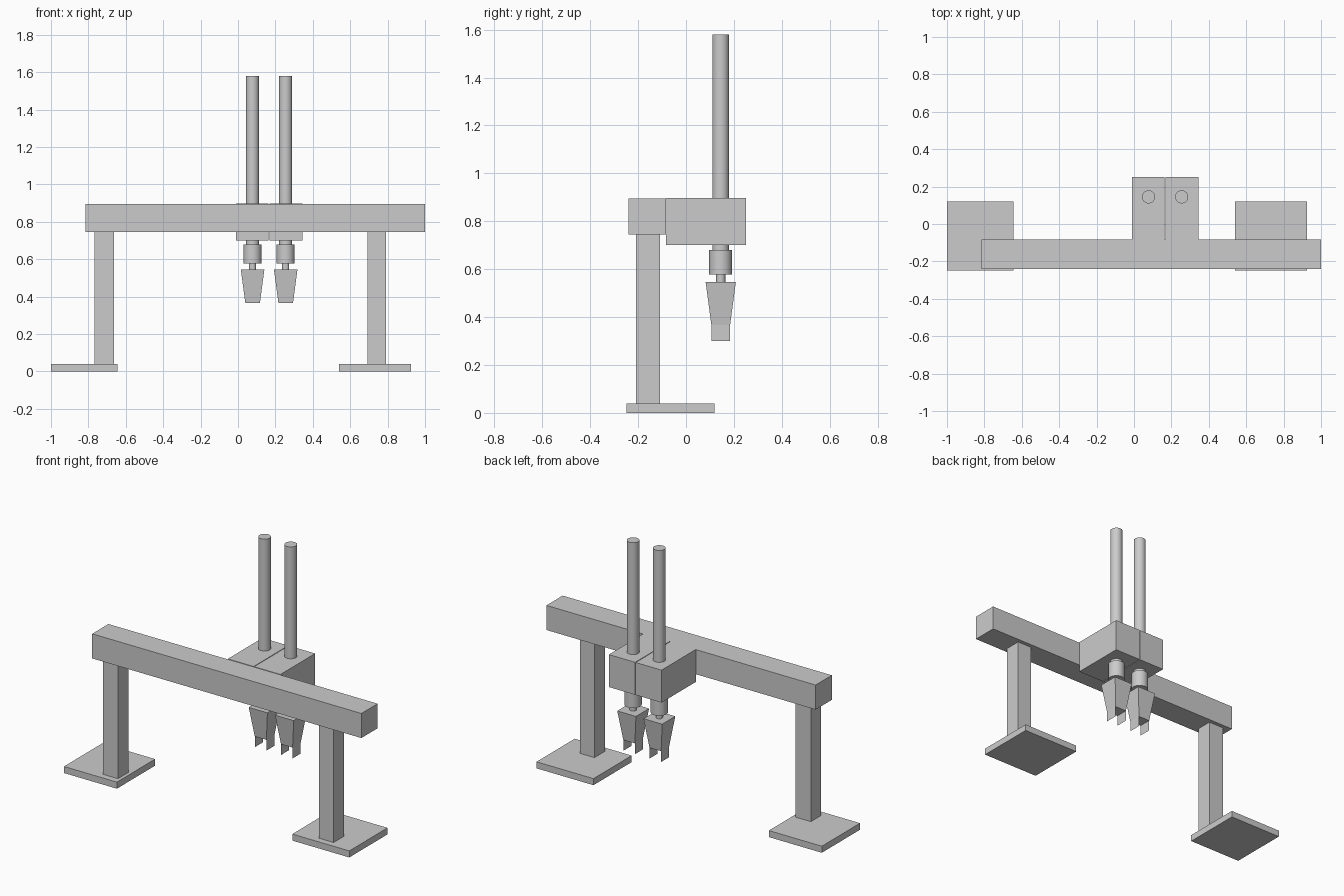
import bpy, bmesh

if "Cube" in bpy.data.objects:
    bpy.data.objects.remove(bpy.data.objects["Cube"])


def finish(name, bm):
    mesh = bpy.data.meshes.new(name)
    bm.to_mesh(mesh)
    bm.free()
    obj = bpy.data.objects.new(name, mesh)
    bpy.context.collection.objects.link(obj)
    return obj


def box(name, x, y, z):
    bm = bmesh.new()
    bmesh.ops.create_cube(bm, size=1)
    for v in bm.verts:
        v.co = [(a + b) / 2 + c * (b - a) for (a, b), c in zip((x, y, z), v.co)]
    return finish(name, bm)


def cylinder(name, x, y, r, z0, z1):
    bpy.ops.mesh.primitive_cylinder_add(vertices=32, radius=r, depth=z1 - z0,
                                        location=(x, y, (z0 + z1) / 2))
    bpy.context.object.name = name
    bpy.ops.object.shade_smooth_by_angle()


def gripper(name, cx, cy):
    # Tapered body with two sheet fingers hanging from its side edges
    top, low, z_top, z_low, z_tip = 0.063, 0.039, 0.546, 0.366, 0.30
    bm = bmesh.new()
    bmesh.ops.create_cube(bm, size=2)
    for v in bm.verts:
        half = top if v.co.z > 0 else low
        v.co = (cx + v.co.x * half, cy + v.co.y * half,
                z_top if v.co.z > 0 else z_low)
    for side in (-1, 1):
        x = cx + side * low
        bm.faces.new([bm.verts.new((x, cy + s * low, z)) for s, z in
                      ((-1, z_low), (1, z_low), (1, z_tip), (-1, z_tip))])
    finish(name, bm)


# Gantry beam
box("beam", (-0.815, 1.0), (-0.24, -0.084), (0.745, 0.895))

# Legs and foot plates
for side, leg, foot in (("left", (-0.766, -0.664), (-1.0, -0.643)),
                        ("right", (0.693, 0.79), (0.54, 0.924))):
    box(side + "_leg", leg, (-0.208, -0.108), (0.04, 0.745))
    box(side + "_foot_plate", foot, (-0.248, 0.12), (0, 0.04))

# Twin carriages, each with lift rod, collar, stub and gripper
CY = 0.145
for side, cx, span in (("left", 0.078, (-0.01, 0.164)),
                       ("right", 0.255, (0.168, 0.345))):
    box(side + "_carriage", span, (-0.084, 0.25), (0.70, 0.898))
    cylinder(side + "_lift_rod", cx, CY, 0.035, 0.68, 1.58)
    cylinder(side + "_collar", cx, CY, 0.048, 0.578, 0.68)
    cylinder(side + "_stub", cx, CY, 0.019, 0.546, 0.578)
    gripper(side + "_gripper", cx, CY)
